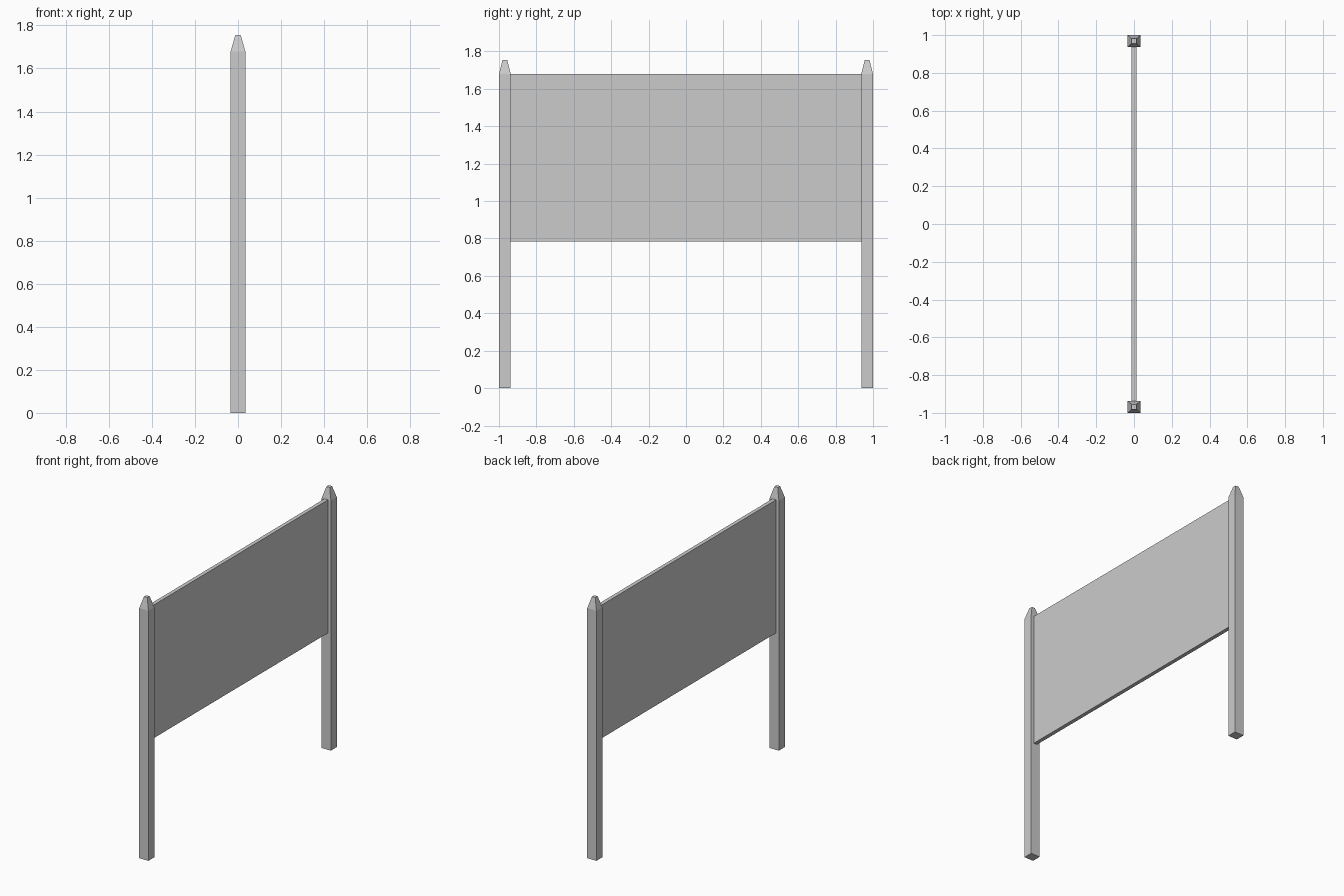
import bpy
import bmesh

if "Cube" in bpy.data.objects:
    bpy.data.objects.remove(bpy.data.objects["Cube"])

POST_Y, HALF_X, HALF_Y = 0.9685, 0.034, 0.0315
SHOULDER_Z, TOP_Z = 1.68, 1.755


def add_object(name, bm):
    bmesh.ops.recalc_face_normals(bm, faces=bm.faces)
    mesh = bpy.data.meshes.new(name)
    bm.to_mesh(mesh)
    bm.free()
    obj = bpy.data.objects.new(name, mesh)
    bpy.context.collection.objects.link(obj)
    return obj


def box(bm, hx, hy, z0, z1):
    bmesh.ops.create_cube(bm, size=1)
    for v in bm.verts:
        v.co.x *= 2 * hx
        v.co.y *= 2 * hy
        v.co.z = z0 if v.co.z < 0 else z1


def post(name, y):
    # Square shaft, top face extruded into a blunt pyramid tip
    bm = bmesh.new()
    box(bm, HALF_X, HALF_Y, 0, SHOULDER_Z)
    bm.faces.ensure_lookup_table()
    top = max(bm.faces, key=lambda f: f.calc_center_median().z)
    tip = bmesh.ops.extrude_discrete_faces(bm, faces=[top])["faces"][0]
    for v in tip.verts:
        v.co.x *= 0.36
        v.co.y *= 0.4
        v.co.z = TOP_Z
    # Close the sides if the extrusion kept the rim open
    add_object(name, bm).location.y = y


post("left_post", -POST_Y)
post("right_post", POST_Y)

# Thin board spanning between the posts
board = bmesh.new()
box(board, 0.013, POST_Y - HALF_Y, 0.785, SHOULDER_Z)
add_object("sign_board", board)
